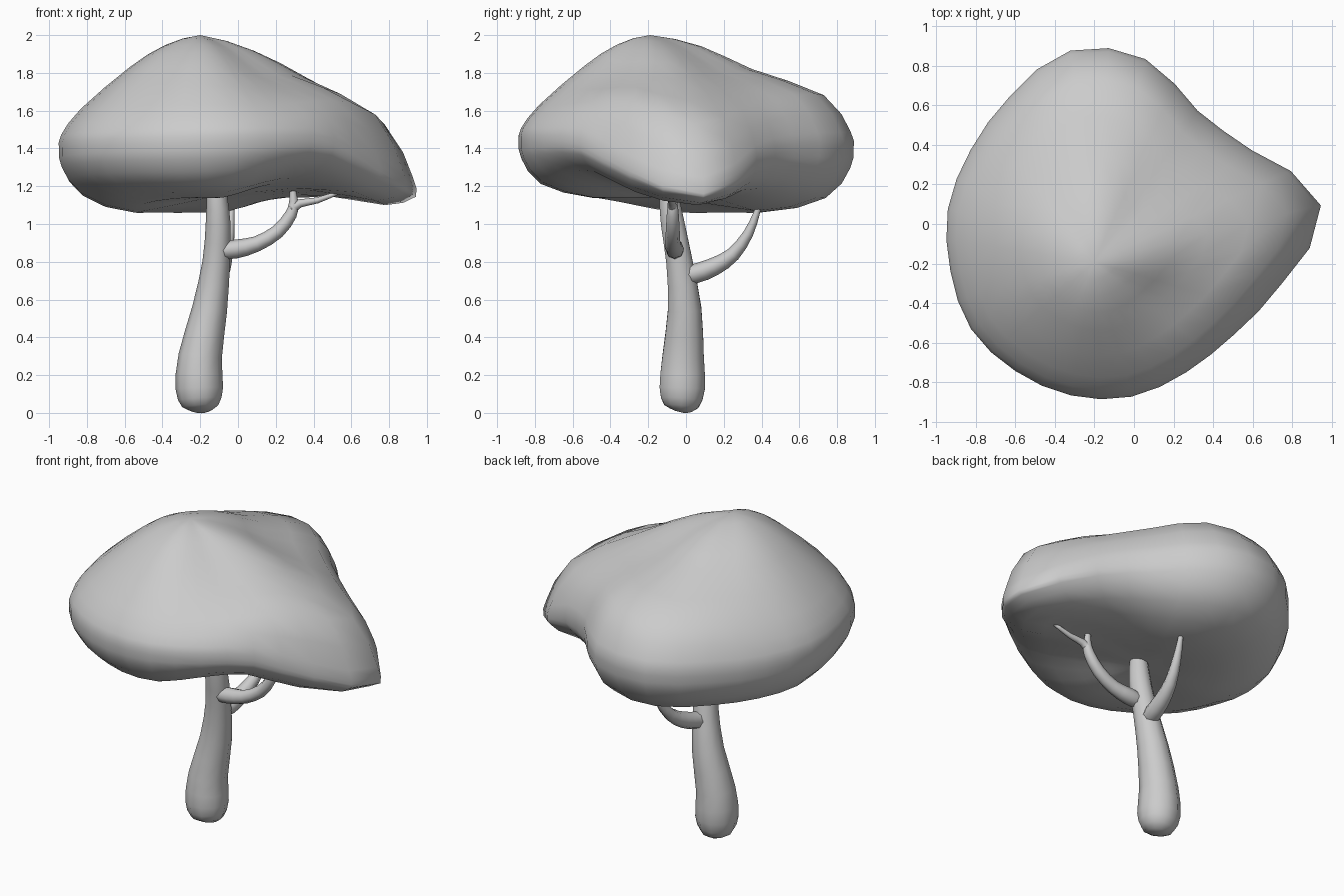
import bpy, bmesh
from math import sin, cos, pi, radians
from mathutils import Vector

if "Cube" in bpy.data.objects:
    bpy.data.objects.remove(bpy.data.objects["Cube"])


def spline(pts, n, closed=False):
    """Catmull-Rom points through tuples, n steps per span."""
    pts = [Vector(p) for p in pts]
    m, out = len(pts), []
    get = (lambda i: pts[i % m]) if closed else (lambda i: pts[min(max(i, 0), m - 1)])
    for i in range(m if closed else m - 1):
        a, b, c, d = (get(i + k) for k in (-1, 0, 1, 2))
        for s in range(n):
            t = s / n
            out.append(0.5 * (2 * b + (c - a) * t + (2 * a - 5 * b + 4 * c - d) * t * t
                              + (3 * b - a - 3 * c + d) * t ** 3))
    if not closed:
        out.append(pts[-1])
    return out


def skin(name, rings, start=None, end=None):
    """Join rings of points into a closed smooth skin."""
    bm = bmesh.new()
    rows = [[bm.verts.new(p) for p in r] for r in rings]
    n = len(rows[0])
    for a, b in zip(rows, rows[1:]):
        for i in range(n):
            j = (i + 1) % n
            bm.faces.new((a[i], a[j], b[j], b[i]))
    for row, tip in ((rows[0], start), (rows[-1], end)):
        if tip is None:
            bm.faces.new(row)
        else:
            v = bm.verts.new(tip)
            for i in range(n):
                bm.faces.new((row[i], row[(i + 1) % n], v))
    bmesh.ops.recalc_face_normals(bm, faces=bm.faces)
    me = bpy.data.meshes.new(name)
    bm.to_mesh(me)
    bm.free()
    me.polygons.foreach_set("use_smooth", [True] * len(me.polygons))
    ob = bpy.data.objects.new(name, me)
    bpy.context.collection.objects.link(ob)
    return ob


def limb(name, pts, sides, ref, steps=2):
    """Tapered tube through (x, y, z, radius) points; ref is across the bend."""
    path = spline(pts, steps)
    rings = []
    for i, p in enumerate(path):
        d = (path[min(i + 1, len(path) - 1)] - path[max(i - 1, 0)]).to_3d().normalized()
        u = d.cross(Vector(ref)).normalized()
        v = d.cross(u)
        rings.append([p.to_3d() + p.w * (u * cos(2 * pi * k / sides) + v * sin(2 * pi * k / sides))
                      for k in range(sides)])
    return skin(name, rings)


# Trunk
limb("trunk", [(-.2, -.03, .005, .03), (-.2, -.025, .035, .095), (-.205, -.02, .13, .126),
               (-.2, -.015, .3, .115), (-.15, -.007, .55, .093), (-.115, -.035, .8, .073),
               (-.105, -.07, 1.0, .066), (-.112, -.09, 1.15, .054), (-.11, -.09, 1.22, .045)],
     10, (0, 1, 0))

# Branches
limb("right_branch", [(-.09, -.06, .86, .045), (-.01, -.06, .868, .05), (.1, -.07, .895, .041),
                      (.21, -.07, .96, .037), (.28, -.07, 1.05, .032), (.295, -.07, 1.12, .024),
                      (.285, -.07, 1.21, .012)], 8, (0, 1, 0))
limb("right_twig", [(.285, -.07, 1.08, .028), (.33, -.075, 1.11, .022),
                    (.42, -.08, 1.125, .016), (.54, -.09, 1.17, .01)], 8, (0, 1, 0))
limb("back_branch", [(-.12, -.02, .73, .045), (-.1, .05, .738, .052), (-.085, .15, .775, .048),
                     (-.065, .25, .84, .038), (-.045, .33, .95, .027), (-.035, .375, 1.06, .017),
                     (-.03, .395, 1.12, .012)], 8, (1, 0, 0))

# Canopy: sections around a centre, every 22.5 degrees starting at 10.
# radius, top height at half and at 0.85 radius, rim height, underside at 0.85 and half
sections = [
    (1.11, 1.77, 1.53, 1.16, 1.10, 1.17), (.88, 1.80, 1.61, 1.33, 1.18, 1.14),
    (.82, 1.81, 1.67, 1.39, 1.18, 1.11), (.955, 1.82, 1.69, 1.40, 1.14, 1.07),
    (.99, 1.82, 1.67, 1.40, 1.14, 1.06), (.885, 1.82, 1.66, 1.39, 1.14, 1.06),
    (.825, 1.83, 1.63, 1.38, 1.14, 1.06), (.81, 1.83, 1.61, 1.39, 1.15, 1.06),
    (.79, 1.83, 1.61, 1.40, 1.18, 1.08), (.80, 1.83, 1.61, 1.41, 1.20, 1.11),
    (.785, 1.83, 1.62, 1.42, 1.21, 1.13), (.785, 1.84, 1.63, 1.43, 1.21, 1.14),
    (.785, 1.83, 1.63, 1.44, 1.22, 1.14), (.77, 1.80, 1.63, 1.44, 1.27, 1.18),
    (.80, 1.78, 1.65, 1.42, 1.28, 1.21), (.92, 1.79, 1.64, 1.28, 1.17, 1.19)]
cx, cy, top, bottom = -.15, -.1, 1.995, 1.14
apex = Vector((-.05, -.09))


def profile(s):
    """Points (distance, height, lean towards the apex) from crown to underside."""
    r, t5, t85, rim, b85, b5 = s
    t25 = (top + t5) / 2 + .034
    ctrl = [(-.25 * r, 1.94, .75), (0, top, 1), (.25 * r, t25, .75), (.5 * r, t5, .5),
            (.85 * r, t85, .1), (.985 * r, rim + min(.36 * (t85 - rim), .085), 0), (r, rim, 0),
            (.982 * r, rim - .4 * (rim - b85), 0), (.85 * r, b85, 0), (.5 * r, b5, 0),
            (0, bottom, 0), (-.5 * r, 1.1, 0)]
    return spline(ctrl, 2)[3:-3]


values = list(zip(*[[v.x for v in spline([(s[k], 0) for s in sections], 2, True)]
                    for k in range(6)]))
columns = []
for i, s in enumerate(values):
    a = radians(10 + 11.25 * i)
    columns.append([(cx + q.x * cos(a) + q.z * apex.x, cy + q.x * sin(a) + q.z * apex.y, q.y)
                    for q in profile(s)])
skin("canopy", list(zip(*columns)), (cx + apex.x, cy + apex.y, top + .005), (cx, cy, bottom))
